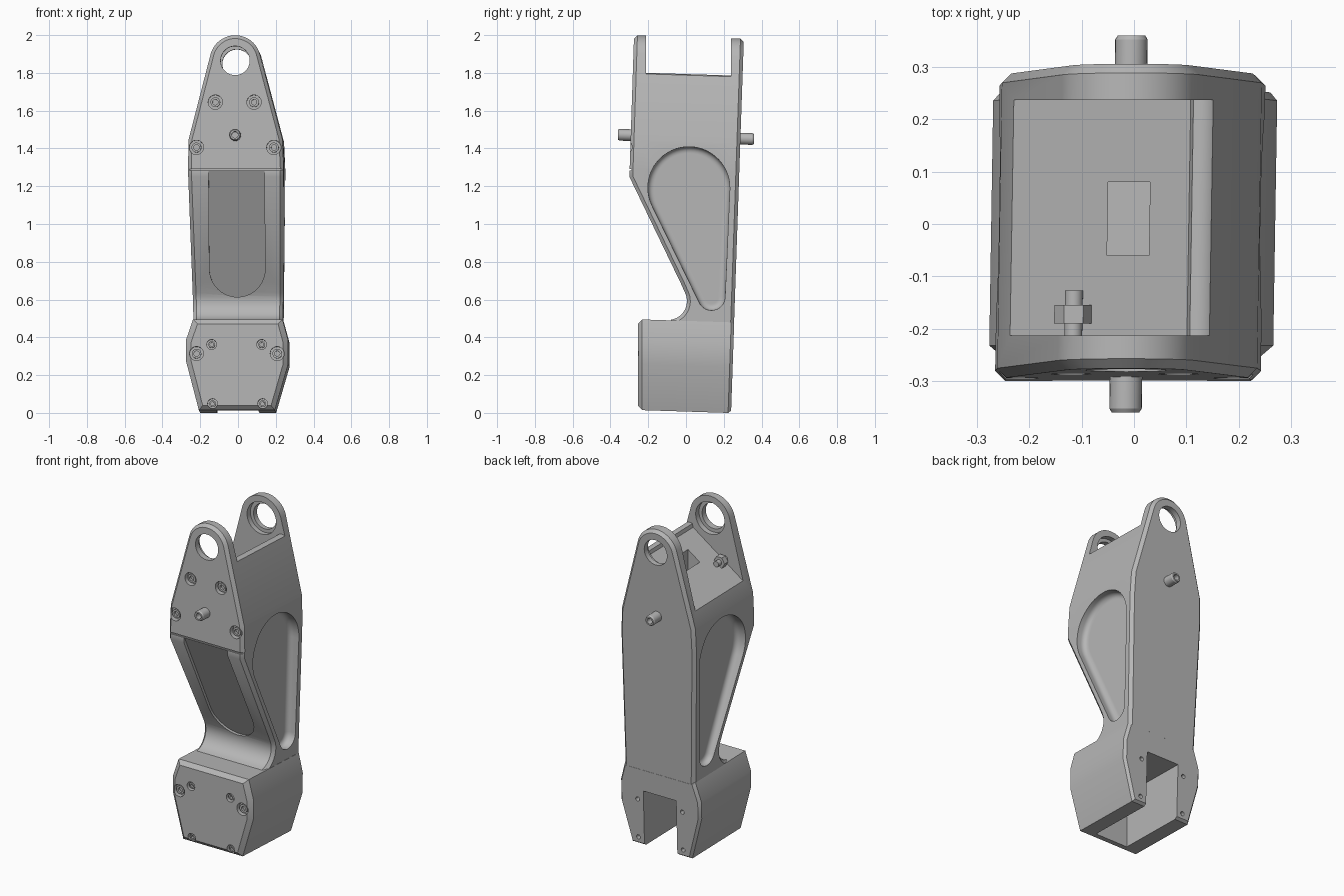
import bpy, bmesh, math
from math import cos, sin, pi

default = bpy.data.objects.get("Cube")
if default:
    bpy.data.objects.remove(default)

metal = bpy.data.materials.new("plain grey metal")
metal.use_nodes = True
GREY = (0.47, 0.47, 0.47, 1)
metal.diffuse_color = GREY
metal.node_tree.nodes["Principled BSDF"].inputs["Base Color"].default_value = GREY


def loft(name, axis, sections):
    """Skin matching outlines; each section is (position or function of z, outline).
    Lofts along y lean slightly, as the whole part does."""
    bm = bmesh.new()
    rings = []
    for pos, outline in sections:
        loop = []
        for a, z in outline:
            p = pos(z) if callable(pos) else pos
            lean = p + 0.28
            co = (p, a, z) if axis == "x" else (a + 0.016 * lean, p, z - 0.032 * lean)
            loop.append(bm.verts.new(co))
        rings.append(loop)
    n = len(rings[0])
    for r, s in zip(rings, rings[1:]):
        for i in range(n):
            j = (i + 1) % n
            bm.faces.new((r[i], r[j], s[j], s[i]))
    bm.faces.new(rings[0])
    bm.faces.new(rings[-1])
    bmesh.ops.recalc_face_normals(bm, faces=bm.faces)
    mesh = bpy.data.meshes.new(name)
    bm.to_mesh(mesh)
    bm.free()
    mesh.materials.append(metal)
    ob = bpy.data.objects.new(name, mesh)
    bpy.context.collection.objects.link(ob)
    return ob


def prism(name, axis, outline, lo, hi):
    return loft(name, axis, [(lo, outline), (hi, outline)])


def arc(cx, cz, r, start, end, n):
    return [(cx + r * cos(start + (end - start) * i / n),
             cz + r * sin(start + (end - start) * i / n)) for i in range(n + 1)]


def ring(x, z, r, n=24):
    return arc(x, z, r, 0, 2 * pi * (n - 1) / n, n - 1)


def rect(x0, x1, z0, z1):
    return [(x0, z0), (x1, z0), (x1, z1), (x0, z1)]


def bake(ob):
    deps = bpy.context.evaluated_depsgraph_get()
    mesh = bpy.data.meshes.new_from_object(ob.evaluated_get(deps))
    ob.modifiers.clear()
    ob.data = mesh


def boolean(ob, tools, operation="DIFFERENCE"):
    for tool in tools:
        mod = ob.modifiers.new("cut", "BOOLEAN")
        mod.operation, mod.solver, mod.object = operation, "EXACT", tool
        bake(ob)
        bpy.data.objects.remove(tool)


def chamfer(ob, width):
    mod = ob.modifiers.new("chamfer", "BEVEL")
    mod.width, mod.segments = width, 1
    mod.limit_method, mod.angle_limit = "ANGLE", math.radians(35)
    mod.use_clamp_overlap = False
    bake(ob)


def front_y(z):
    return -0.275 - 0.033 * (2 - z)


def back_y(z):
    return 0.238 + 0.0345 * z


def slope_y(z):
    return -0.30 + (1.25 - z) * 0.483


def teardrop(inset):
    cy, cz, dy, dz = 0.015, 1.192, 0.135, 0.615
    r, s = 0.217 - inset, 0.072 - inset
    t = math.atan2(dz - cz, dy - cy)
    phi = math.acos((r - s) / math.hypot(dy - cy, dz - cz))
    return (arc(cy, cz, r, t + phi, t + 2 * pi - phi, 32)
            + arc(dy, dz, s, t - phi, t + phi, 16))


# Upper link: face outline intersected with the side profile
face = ([(-0.238, 0.43), (-0.265, 1.3), (-0.261, 1.45)]
        + arc(-0.015, 1.865, 0.135, pi * 0.92, pi * 0.08, 20)
        + [(0.235, 1.45), (0.242, 1.3), (0.233, 0.43)])
side = ([(front_y(2.1), 2.1), (front_y(1.25), 1.25), (slope_y(0.68), 0.68)]
        + arc(-0.095, 0.592, 0.1, 0.45, -pi / 2, 12)
        + [(-0.095, 0.4), (back_y(0.4), 0.4), (back_y(2.1), 2.1)])
link = prism("upper_link", "y", face, -0.5, 0.5)
boolean(link, [prism("side_tool", "x", side, -0.5, 0.5)], "INTERSECT")
chamfer(link, 0.018)

# Slot between the ears with a slanted roof, and the eye holes
roof = ([(-0.5, 1.357), (0.1, 1.778)] + arc(0.122, 1.763, 0.04, 2.0, 0.3, 6)
        + [(0.4, 1.65), (0.6, 2.2), (-0.5, 2.2)])
cuts = [prism("slot_tool", "y", roof, -0.213, 0.237),
        prism("eye_tool", "y", ring(-0.015, 1.865, 0.077, 40), -0.6, 0.6),
        prism("eye_step_tool", "y", ring(-0.015, 1.865, 0.098, 40), -0.245, 0.268),
        prism("roof_pocket_tool", "y", rect(-0.055, 0.025, 1.5, 2), -0.06, 0.08)]

# Teardrop pockets with rounded floors in both flanks
for sign, base in ((1, 0.245), (-1, 0.255)):
    sections = [(sign * (base + 0.05), teardrop(0))]
    for i in range(6):
        t = i / 5 * pi / 2
        sections.append((sign * (base - 0.03 - 0.03 * sin(t)), teardrop(0.03 * (1 - cos(t)))))
    sections.append((sign * (base - 0.06), teardrop(0.036)))
    cuts.append(loft("pocket_tool", "x", sections))

# Shallow panel in the sloped front and the seam above it
panel = [(0.14, 1.28), (-0.155, 1.28)] + arc(-0.0075, 0.77, 0.1475, pi, 2 * pi, 20)
cuts.append(prism("panel_tool", "y", panel, -0.6, lambda z: slope_y(z) + 0.02))
cuts.append(prism("seam_tool", "y", rect(-0.4, 0.4, 1.282, 1.291), -0.6, -0.288))

# Foot block, chamfered around its front and back faces
foot_outline = [(-0.239, 0.496), (-0.277, 0.385), (-0.277, 0.28), (-0.208, 0.016),
                (0.194, 0.016), (0.265, 0.26), (0.265, 0.385), (0.235, 0.496)]


def shrunk(k):
    return [(x * k, 0.256 + (z - 0.256) * k) for x, z in foot_outline]


foot = loft("foot_block", "y", [
    (-0.255, shrunk(0.9)), (-0.232, foot_outline),
    (lambda z: back_y(z) - 0.016, foot_outline), (back_y, shrunk(0.95))])
foot_cuts = [prism("channel_tool", "y", rect(-0.117, 0.105, -0.1, 0.355), -0.2, 0.4)]
for x in (-0.157, 0.145):
    for z in (0.06, 0.295):
        foot_cuts.append(prism("hole_tool", "y", ring(x, z, 0.013, 16), 0.21, 0.4))

smooth = [link, foot]


# Socket-head bolts sunk into the front faces
def bolt(name, x, z, y, r, tools):
    tools.append(prism("bore_tool", "y", ring(x, z, r), y - 0.1, y + 0.03))
    h = r * 0.68
    smooth.append(loft(name, "y", [
        (y + 0.035, ring(x, z, h)), (y + 0.01, ring(x, z, h)),
        (y + 0.01, ring(x, z, h * 0.55)), (y + 0.025, ring(x, z, h * 0.55))]))


for x, z in ((-0.12, 1.645), (0.085, 1.645), (-0.22, 1.405), (0.19, 1.405)):
    bolt("plate_bolt", x, z, front_y(z), 0.038, cuts)
for x, z, r in ((-0.22, 0.315, 0.037), (0.207, 0.315, 0.037), (-0.14, 0.363, 0.026),
                (0.125, 0.363, 0.026), (-0.135, 0.05, 0.026), (0.13, 0.05, 0.026)):
    bolt("foot_bolt", x, z, -0.255, r, foot_cuts)
boolean(link, cuts)
boolean(foot, foot_cuts)

# Hollow pivot pins front and back
for name, s in (("front_pin", -1), ("back_pin", 1)):
    smooth.append(loft(name, "y", [
        (s * d, ring(-0.015, 1.47, r)) for d, r in
        ((0.25, 0.031), (0.352, 0.031), (0.36, 0.026), (0.36, 0.017), (0.32, 0.017))]))

# Exposed bolt end and nut above the roof
smooth.append(prism("bolt_end", "y", ring(-0.117, 1.645, 0.017), -0.22, -0.127))
prism("hex_nut", "y", ring(-0.117, 1.645, 0.037, 6), -0.19, -0.155)

for ob in bpy.context.selected_objects:
    ob.select_set(False)
for ob in smooth:
    ob.select_set(True)
bpy.context.view_layer.objects.active = link
bpy.ops.object.shade_smooth_by_angle(angle=math.radians(28))
